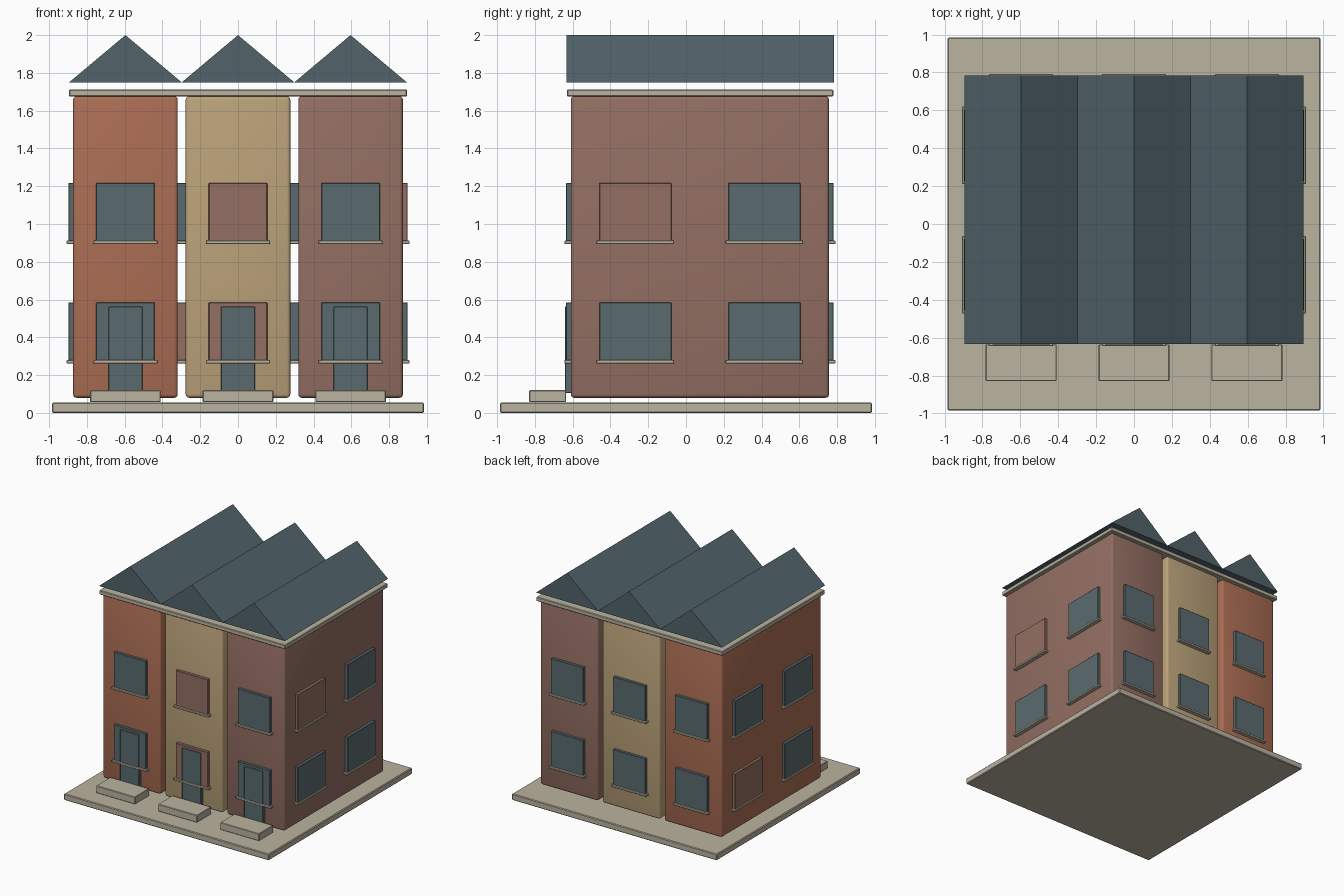
import bpy, bmesh
from mathutils import Vector

cube = bpy.data.objects.get("Cube")
if cube:
    bpy.data.objects.remove(cube, do_unlink=True)


def material(name, rgb):
    lin = [((c / 255 + 0.055) / 1.055) ** 2.4 for c in rgb] + [1]
    m = bpy.data.materials.new(name)
    m.use_nodes = True
    m.diffuse_color = lin
    m.node_tree.nodes["Principled BSDF"].inputs["Base Color"].default_value = lin
    return m


BRICK = material("orange brick", (172, 110, 84))
SAND = material("sand render", (188, 163, 122))
MAUVE = material("mauve brick", (148, 111, 99))
STONE = material("pale stone", (187, 179, 160))
SLATE = material("roof slate", (82, 99, 106))
GLASS = material("slate glass", (90, 107, 112))


def make(name, bm, mat):
    me = bpy.data.meshes.new(name)
    bmesh.ops.recalc_face_normals(bm, faces=bm.faces)
    bm.to_mesh(me)
    bm.free()
    me.materials.append(mat)
    ob = bpy.data.objects.new(name, me)
    bpy.context.collection.objects.link(ob)
    return ob


def box(name, x, y, z, mat, bevel=0.0, segments=1):
    """Box given by its (min, max) span on each axis."""
    lo, hi = (Vector(c) for c in zip(x, y, z))
    bm = bmesh.new()
    bmesh.ops.create_cube(bm, size=1)
    for v in bm.verts:
        v.co = (lo + hi) / 2 + v.co * (hi - lo)
    if bevel:
        bmesh.ops.bevel(bm, geom=bm.edges[:], offset=bevel, segments=segments,
                        profile=0.5, affect='EDGES')
    ob = make(name, bm, mat)
    if segments > 1:
        bpy.ops.object.select_all(action='DESELECT')
        ob.select_set(True)
        bpy.context.view_layer.objects.active = ob
        bpy.ops.object.shade_smooth_by_angle()
    return ob


def roof(name, cx):
    """Gabled prism running front to back."""
    bm = bmesh.new()
    tri = [(-0.298, 1.75), (0.298, 1.75), (0, 2.0)]
    face = bm.faces.new([bm.verts.new((cx + x, -0.633, z)) for x, z in tri])
    ext = bmesh.ops.extrude_face_region(bm, geom=[face])
    bmesh.ops.translate(bm, vec=(0, 1.416, 0),
                        verts=[g for g in ext["geom"] if isinstance(g, bmesh.types.BMVert)])
    make(name, bm, SLATE)


FRONT, BACK = -0.61, 0.757
HALF = 0.277                      # half width of one house


def window(name, axis, wall, sign, mid, half, bottom, mat):
    """Pane and sill on a wall; axis 0 faces along x, axis 1 along y."""
    def part(label, inner, outer, widen, z, m):
        depth = sorted((wall + sign * inner, wall + sign * outer))
        along = (mid - half - widen, mid + half + widen)
        x, y = (depth, along) if axis == 0 else (along, depth)
        box(name + label, x, y, z, m, 0.003)
    part("_window", -0.01, 0.025, 0, (bottom, bottom + 0.315), mat)
    part("_sill", -0.01, 0.034, 0.014, (bottom - 0.009, bottom + 0.01), STONE)


# Plinth and eaves slab
box("base_slab", (-0.985, 0.985), (-0.985, 0.985), (0, 0.055), STONE, 0.006)
box("eaves_slab", (-0.895, 0.895), (-0.63, 0.78), (1.675, 1.712), STONE, 0.005)

# Panes that are bricked up: (house, wall, floor)
BLOCKED = {("middle", "front", "lower"), ("middle", "front", "upper"),
           ("right", "east_fore", "upper"), ("left", "west_aft", "lower"),
           ("middle", "west_fore", "lower"), ("left", "east_fore", "lower")}

for house, cx, wall_mat in (("left", -0.596, BRICK), ("middle", 0, SAND), ("right", 0.596, MAUVE)):
    box(house + "_house", (cx - HALF, cx + HALF), (FRONT, BACK), (0.08, 1.676),
        wall_mat, 0.018, 3)
    roof(house + "_roof", cx)
    box(house + "_step", (cx - 0.187, cx + 0.187), (-0.83, -0.635), (0.057, 0.12), STONE, 0.004)
    box(house + "_door", (cx - 0.09, cx + 0.09), (-0.641, -0.6), (0.105, 0.563), GLASS, 0.003)

    # Windows on every wall, on both floors
    places = [("front", 1, FRONT, -1, cx, 0.155), ("back", 1, BACK, 1, cx, 0.155)]
    for side, sign in (("west", -1), ("east", 1)):
        for end, y in (("fore", -0.268), ("aft", 0.415)):
            places.append((side + "_" + end, 0, cx + sign * HALF, sign, y, 0.191))
    for floor, bottom in (("lower", 0.27), ("upper", 0.902)):
        for where, axis, wall, sign, mid, half in places:
            mat = MAUVE if (house, where, floor) in BLOCKED else GLASS
            window("_".join((house, where, floor)), axis, wall, sign, mid, half, bottom, mat)
